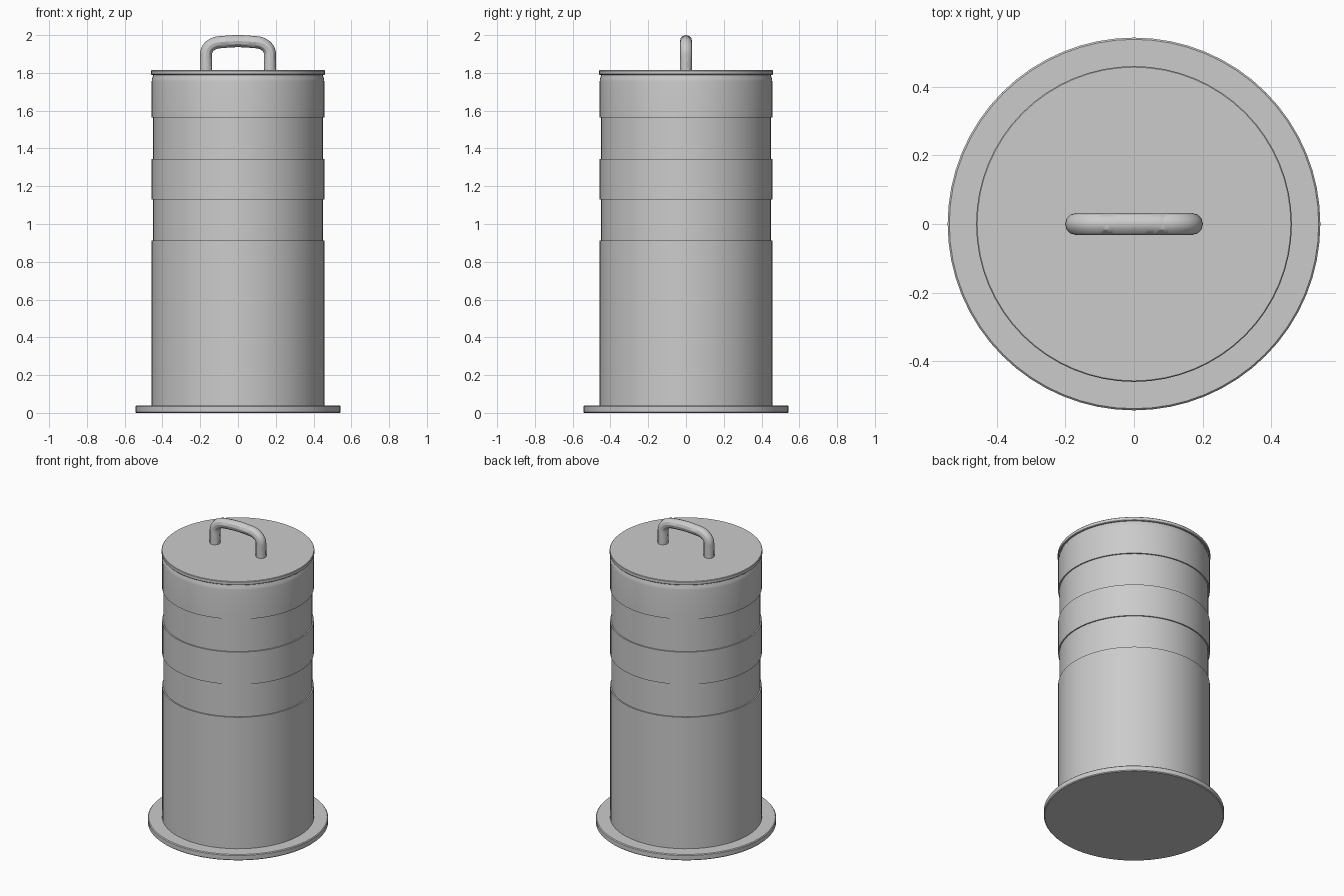
import bpy, bmesh, math
from mathutils import Vector

if "Cube" in bpy.data.objects:
    bpy.data.objects.remove(bpy.data.objects["Cube"], do_unlink=True)

grey = bpy.data.materials.new("plain grey")
grey.use_nodes = True
COLOUR = (0.6, 0.6, 0.6, 1)
grey.diffuse_color = COLOUR
grey.node_tree.nodes["Principled BSDF"].inputs["Base Color"].default_value = COLOUR


def finish(obj):
    obj.data.materials.append(grey)
    bpy.ops.object.select_all(action="DESELECT")
    obj.select_set(True)
    bpy.context.view_layer.objects.active = obj
    bpy.ops.object.shade_smooth_by_angle(angle=math.radians(30))


def lathe(name, profile, segments=64):
    """Spin a (radius, height) profile that starts and ends on the axis."""
    bm = bmesh.new()
    verts = [bm.verts.new((r, 0, z)) for r, z in profile]
    edges = [bm.edges.new(pair) for pair in zip(verts, verts[1:])]
    bmesh.ops.spin(bm, geom=verts + edges, axis=(0, 0, 1), cent=(0, 0, 0),
                   angle=math.tau, steps=segments)
    bmesh.ops.remove_doubles(bm, verts=bm.verts, dist=1e-4)
    bmesh.ops.recalc_face_normals(bm, faces=bm.faces)
    mesh = bpy.data.meshes.new(name)
    bm.to_mesh(mesh)
    bm.free()
    obj = bpy.data.objects.new(name, mesh)
    bpy.context.collection.objects.link(obj)
    finish(obj)


# Base flange with a softened rim
lathe("base_flange", [(0, 0), (0.538, 0), (0.543, 0.005), (0.543, 0.034),
                      (0.538, 0.039), (0, 0.039)])

# Drum with two recessed bands
OUTER, INNER = 0.457, 0.449
profile = [(0, 0.03), (OUTER, 0.03)]
for low, high in ((0.912, 1.13), (1.345, 1.563)):
    profile += [(OUTER, low), (INNER, low), (INNER, high), (OUTER, high)]
profile += [(OUTER, 1.755), (0.455, 1.772), (INNER, 1.785), (INNER, 1.80), (0, 1.80)]
lathe("drum", profile)

# Lid
lathe("lid", [(0, 1.79), (0.457, 1.79), (0.46, 1.793), (0.46, 1.811),
              (0.457, 1.814), (0, 1.814)])

# Carrying handle: a rounded, slightly bowed loop
TUBE, SPAN, SHOULDER = 0.032, 0.169, 1.90
curve = bpy.data.curves.new("handle_path", "CURVE")
curve.dimensions = "3D"
curve.bevel_depth = TUBE
curve.bevel_resolution = 4
curve.resolution_u = 10
curve.use_fill_caps = True
spline = curve.splines.new("BEZIER")
# Each point: x, z, tangent x, tangent z
half = [(-SPAN, 1.80, 0, 0.03), (-SPAN, SHOULDER, 0, 0.035), (-0.10, 1.962, 0.035, 0.003)]
path = half + [(0, 1.968, 0.03, 0)] + [(-x, z, tx, -tz) for x, z, tx, tz in reversed(half)]
spline.bezier_points.add(len(path) - 1)
for point, (x, z, tx, tz) in zip(spline.bezier_points, path):
    point.handle_left_type = point.handle_right_type = "FREE"
    point.co = (x, 0, z)
    point.handle_left = point.co - Vector((tx, 0, tz))
    point.handle_right = point.co + Vector((tx, 0, tz))
handle = bpy.data.objects.new("handle", curve)
bpy.context.collection.objects.link(handle)
handle.select_set(True)
bpy.context.view_layer.objects.active = handle
bpy.ops.object.select_all(action="DESELECT")
handle.select_set(True)
bpy.ops.object.convert(target="MESH")
finish(bpy.context.view_layer.objects.active)
